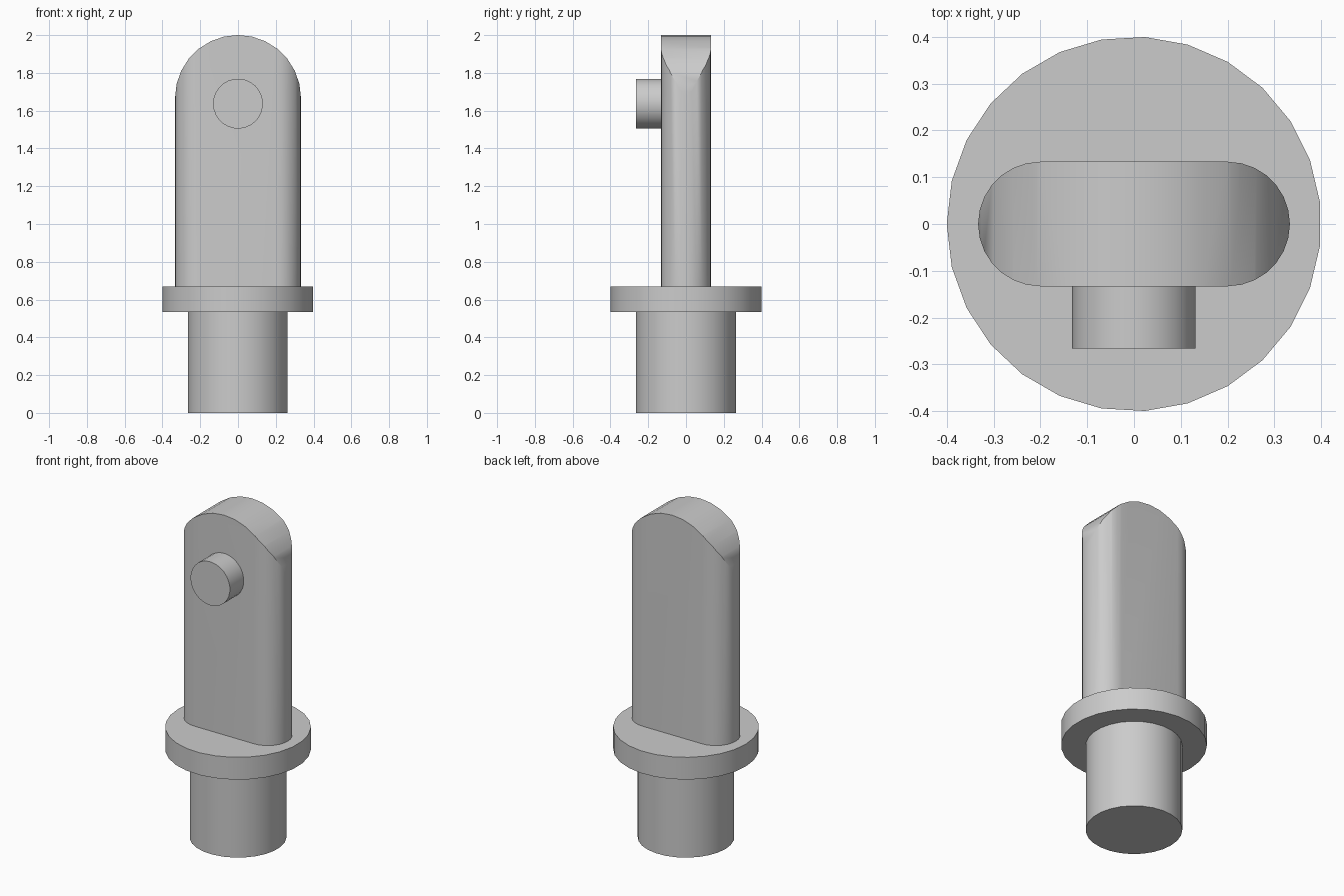
import bpy, bmesh, math
from mathutils import Vector

cube = bpy.data.objects.get("Cube")
if cube:
    bpy.data.objects.remove(cube, do_unlink=True)

GREY = (0.6, 0.6, 0.6, 1.0)
mat = bpy.data.materials.new("plain grey")
mat.use_nodes = True
mat.diffuse_color = GREY
mat.node_tree.nodes["Principled BSDF"].inputs["Base Color"].default_value = GREY

SIDES = 27


def arc(radius, start, end, steps, cx=0.0, cy=0.0):
    """Points along an arc, angles in degrees, both ends included."""
    angles = [math.radians(start + (end - start) * i / steps) for i in range(steps + 1)]
    return [(cx + radius * math.cos(a), cy + radius * math.sin(a)) for a in angles]


def circle(radius, cx=0.0, cy=0.0):
    return arc(radius, 180, 540, SIDES, cx, cy)[:-1]


def prism(name, profile, low, high, along="z"):
    """Extrude a flat profile along z (profile is x, y) or y (profile is x, z)."""
    bm = bmesh.new()
    place = (lambda u, v: (u, v, low)) if along == "z" else (lambda u, v: (u, low, v))
    face = bm.faces.new([bm.verts.new(place(u, v)) for u, v in profile])
    extruded = bmesh.ops.extrude_face_region(bm, geom=[face])["geom"]
    depth = high - low
    shift = Vector((0, 0, depth)) if along == "z" else Vector((0, depth, 0))
    moved = [g for g in extruded if isinstance(g, bmesh.types.BMVert)]
    bmesh.ops.translate(bm, verts=moved, vec=shift)
    bmesh.ops.recalc_face_normals(bm, faces=bm.faces)
    mesh = bpy.data.meshes.new(name)
    bm.to_mesh(mesh)
    bm.free()
    mesh.materials.append(mat)
    obj = bpy.data.objects.new(name, mesh)
    bpy.context.collection.objects.link(obj)
    return obj


def activate(obj):
    bpy.ops.object.select_all(action="DESELECT")
    obj.select_set(True)
    bpy.context.view_layer.objects.active = obj


# Round stem and wider collar
stem = prism("stem", circle(0.265), 0.0, 0.54)
collar = prism("collar", circle(0.4), 0.535, 0.67)

# Blade: rounded-end column trimmed by an arched outline
HALF_WIDTH, HALF_DEPTH, ARCH_Z = 0.333, 0.133, 1.667
offset = HALF_WIDTH - HALF_DEPTH
slot = arc(HALF_DEPTH, -90, 90, 14, offset) + arc(HALF_DEPTH, 90, 270, 14, -offset)
blade = prism("blade", slot, 0.665, 2.1)
outline = arc(HALF_WIDTH + 0.0005, 0, 180, 14, 0, ARCH_Z)
outline = [(0.5, 0.5), (0.5, ARCH_Z)] + outline + [(-0.5, ARCH_Z), (-0.5, 0.5)]
trimmer = prism("arch_trimmer", outline, -0.3, 0.3, along="y")
trimmer.hide_render = True

trim = blade.modifiers.new("arch", "BOOLEAN")
trim.operation = "INTERSECT"
trim.solver = "EXACT"
trim.object = trimmer
activate(blade)
bpy.ops.object.modifier_apply(modifier=trim.name)
bpy.data.objects.remove(trimmer, do_unlink=True)

# Short pin on the front face
pin = prism("front_pin", circle(0.132, 0, 1.637), -0.266, -0.12, along="y")

for part in (stem, collar, blade, pin):
    activate(part)
    bpy.ops.object.shade_smooth_by_angle(angle=math.radians(30))
